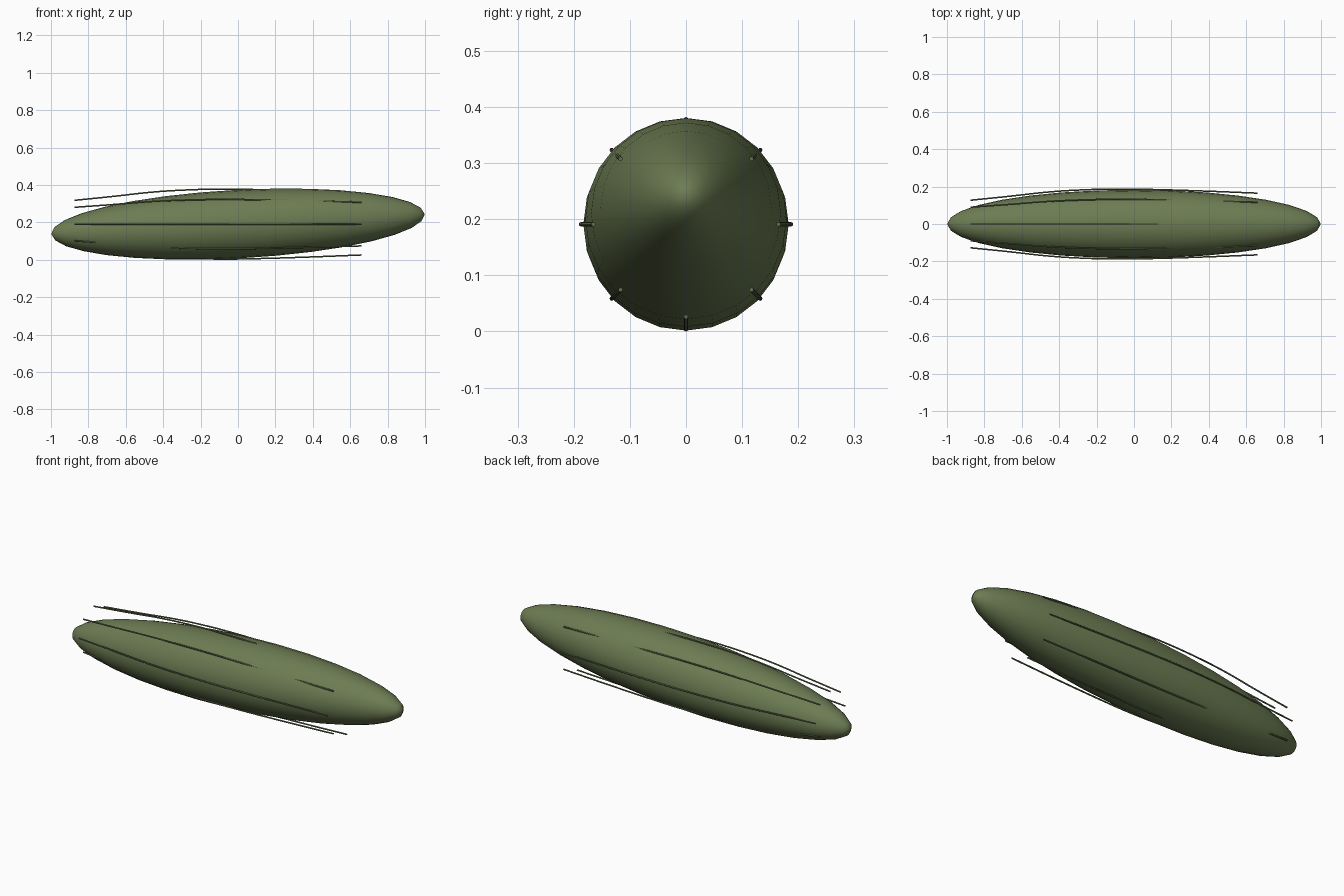
import bpy
import math

cube = bpy.data.objects.get("Cube")
if cube:
    bpy.data.objects.remove(cube, do_unlink=True)

CENTRE_Z = 0.191
RIB_COUNT = 8
# Rib path: position along the hull, distance from the level axis
RIB_PATH = [(-0.875, 0.127), (-0.66, 0.149), (-0.47, 0.17), (-0.31, 0.181),
            (-0.1, 0.187), (0.1, 0.1845), (0.38, 0.176), (0.66, 0.165)]


def make_material(name, colour):
    mat = bpy.data.materials.new(name)
    mat.use_nodes = True
    mat.diffuse_color = (*colour, 1)
    mat.node_tree.nodes["Principled BSDF"].inputs["Base Color"].default_value = (*colour, 1)
    return mat


hull_green = make_material("olive green", (0.15, 0.2, 0.085))
rib_green = make_material("dark olive", (0.12, 0.16, 0.072))

# Hull: long ellipsoid lying along x, nose tipped up slightly
bpy.ops.mesh.primitive_uv_sphere_add(segments=24, ring_count=16, radius=1,
                                     location=(0, 0, CENTRE_Z),
                                     rotation=(0, math.radians(87), 0))
hull = bpy.context.object
hull.name = "hull"
hull.scale = (0.183, 0.183, 1)
hull.data.materials.append(hull_green)
bpy.ops.object.shade_smooth()


# Ribs: thin rods bowed along the hull, spaced evenly around it
def make_rib(index):
    angle = 2 * math.pi * index / RIB_COUNT
    curve = bpy.data.curves.new("rib", "CURVE")
    curve.dimensions = "3D"
    curve.resolution_u = 4
    curve.bevel_depth = 0.004
    curve.bevel_resolution = 2
    curve.use_fill_caps = True
    spline = curve.splines.new("BEZIER")
    spline.bezier_points.add(len(RIB_PATH) - 1)
    for point, (x, r) in zip(spline.bezier_points, RIB_PATH):
        point.co = (x, r * math.cos(angle), r * math.sin(angle))
        point.handle_left_type = point.handle_right_type = "AUTO"
    curve.materials.append(rib_green)
    rib = bpy.data.objects.new(f"rib_{index + 1}", curve)
    rib.location.z = CENTRE_Z
    bpy.context.collection.objects.link(rib)


for i in range(RIB_COUNT):
    make_rib(i)
